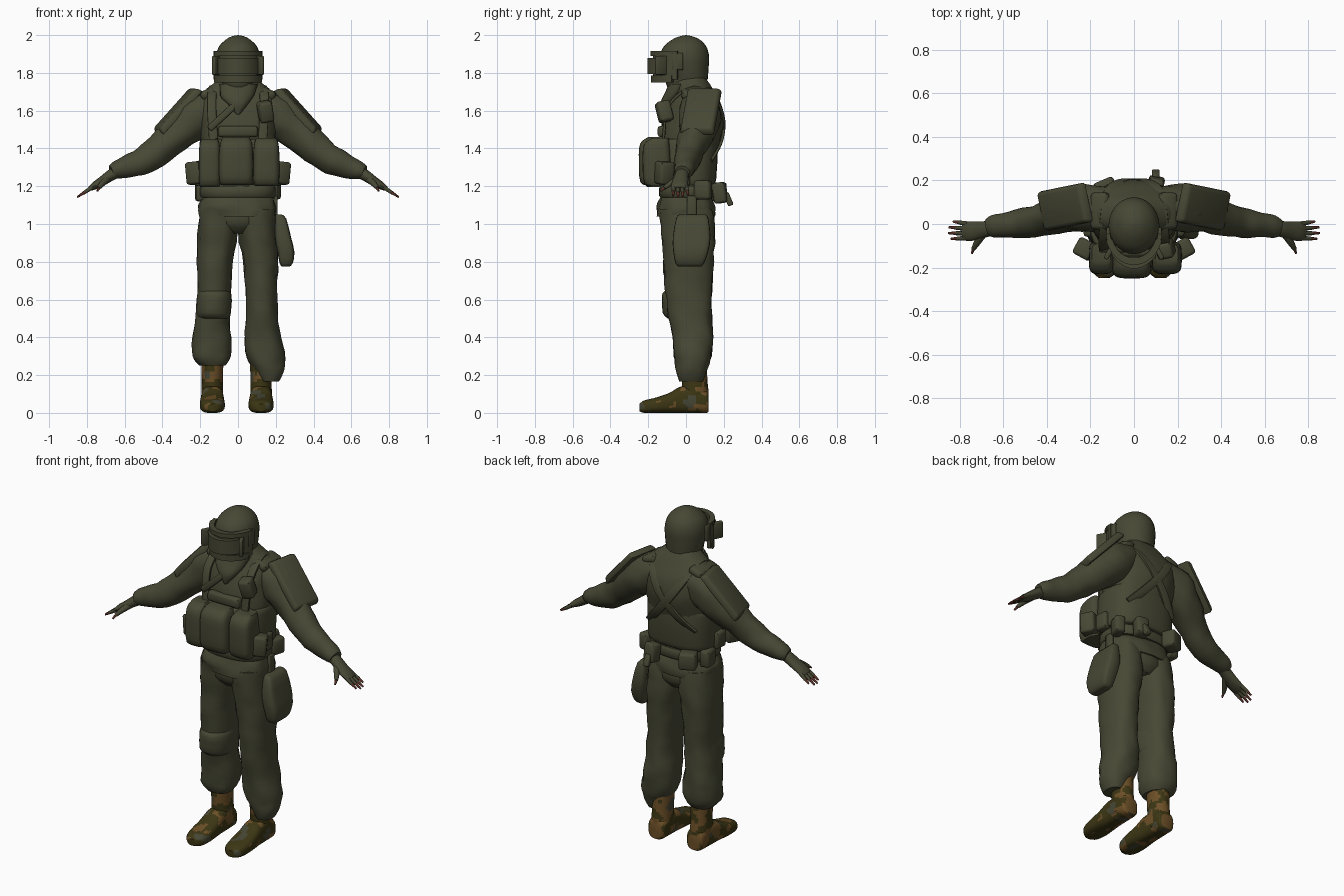
import bpy, bmesh, math
from mathutils import Vector, Matrix, Euler, noise

if "Cube" in bpy.data.objects:
    bpy.data.objects.remove(bpy.data.objects["Cube"], do_unlink=True)


def material(name, color):
    mat = bpy.data.materials.new(name)
    mat.use_nodes = True
    mat.diffuse_color = (*color, 1)
    mat.node_tree.nodes["Principled BSDF"].inputs["Base Color"].default_value = (*color, 1)
    return mat


OLIVE = material("olive cloth", (0.062, 0.064, 0.034))
TAN = material("boot tan", (0.15, 0.078, 0.02))
DARK = material("boot dark olive", (0.045, 0.037, 0.007))
GREY = material("boot grey green", (0.062, 0.062, 0.036))
RED = material("fingertip red brown", (0.1, 0.03, 0.02))

X, Y, Z = Vector((1, 0, 0)), Vector((0, 1, 0)), Vector((0, 0, 1))


def finish(name, bm, mats, angle=0.8):
    """Turn a bmesh into a smooth shaded object."""
    bmesh.ops.recalc_face_normals(bm, faces=bm.faces)
    mesh = bpy.data.meshes.new(name)
    bm.to_mesh(mesh)
    bm.free()
    for mat in mats:
        mesh.materials.append(mat)
    obj = bpy.data.objects.new(name, mesh)
    bpy.context.collection.objects.link(obj)
    bpy.ops.object.select_all(action="DESELECT")
    obj.select_set(True)
    bpy.context.view_layer.objects.active = obj
    bpy.ops.object.shade_smooth_by_angle(angle=angle)
    return obj


def spline(stations, steps):
    """Smooth interpolation between stations of any width."""
    out = []
    last = len(stations) - 1
    for i in range(last):
        quad = [stations[min(max(k, 0), last)] for k in range(i - 1, i + 3)]
        for s in range(steps):
            t = s / steps
            out.append([0.5 * (2 * b + (c - a) * t + (2 * a - 5 * b + 4 * c - d) * t * t
                               + (3 * b - a - 3 * c + d) * t ** 3) for a, b, c, d in zip(*quad)])
    return out + [list(stations[-1])]


def tube(name, stations, side=X, axis=None, power=2.0, n=20, steps=3, wrinkle=0.0, mats=(OLIVE,), rule=None):
    """Loft rounded cross-sections; a station is x, y, z, side radius, other radius."""
    bm = bmesh.new()
    rows = spline(stations, steps)
    rings = []
    for i, row in enumerate(rows):
        centre = Vector(row[:3])
        ahead, behind = rows[min(i + 1, len(rows) - 1)], rows[max(i - 1, 0)]
        along = axis or (Vector(ahead[:3]) - Vector(behind[:3])).normalized()
        u = (side - along * side.dot(along)).normalized()
        v = along.cross(u)
        ring = []
        for k in range(n):
            a = math.tau * k / n
            c, s = math.cos(a), math.sin(a)
            p = (u * math.copysign(abs(c) ** (2 / power), c) * max(row[3], 0.002)
                 + v * math.copysign(abs(s) ** (2 / power), s) * max(row[4], 0.002))
            p *= 1 + wrinkle * noise.noise((centre + p) * 14)
            p += centre
            p.z = max(p.z, 0)
            ring.append(bm.verts.new(p))
        rings.append(ring)
    for low, high in zip(rings, rings[1:]):
        for k in range(n):
            j = (k + 1) % n
            bm.faces.new((low[k], low[j], high[j], high[k]))
    bm.faces.new(rings[0])
    bm.faces.new(rings[-1])
    if rule:
        for f in bm.faces:
            f.material_index = rule(f.calc_center_median())
    return finish(name, bm, mats)


def box(name, loc, size, rot=(0, 0, 0), bevel=0.015, taper=1.0):
    """Bevelled box, optionally narrower at the top."""
    bm = bmesh.new()
    bmesh.ops.create_cube(bm, size=1)
    for v in bm.verts:
        if v.co.z > 0:
            v.co.x *= taper
            v.co.y *= taper
    bmesh.ops.scale(bm, vec=size, verts=bm.verts)
    bmesh.ops.bevel(bm, geom=bm.edges[:], offset=bevel, segments=2, profile=0.5, affect="EDGES")
    bm.transform(Matrix.Translation(loc) @ Euler(rot).to_matrix().to_4x4())
    return finish(name, bm, [OLIVE])


def arc_plate(name, rx, ry, half, z0, z1, thick, cy=-0.02):
    """Curved plate wrapped round the front of the head."""
    bm = bmesh.new()
    rows = []
    for i in range(17):
        a = math.radians(-90 - half + 2 * half * i / 16)
        c, s = math.cos(a), math.sin(a)
        rows.append([bm.verts.new(((rx - d) * c, cy + (ry - d) * s, z))
                     for d, z in ((0, z0), (0, z1), (thick, z1), (thick, z0))])
    for a, b in zip(rows, rows[1:]):
        for k in range(4):
            j = (k + 1) % 4
            bm.faces.new((a[k], a[j], b[j], b[k]))
    bm.faces.new(rows[0])
    bm.faces.new(rows[-1])
    return finish(name, bm, [OLIVE])


# Torso, jacket hem and belt
tube("torso", [(0, 0, 1.06, .19, .13), (0, 0, 1.15, .185, .13), (0, .01, 1.25, .185, .13),
               (0, .02, 1.4, .195, .148), (0, .04, 1.52, .2, .16), (0, .05, 1.62, .2, .145),
               (0, .05, 1.7, .18, .1), (0, .04, 1.75, .12, .08), (0, .02, 1.79, .08, .07)],
     axis=Z, power=2.5, n=32, wrinkle=.05)
tube("jacket_hem", [(0, 0, 1.04, .2, .15), (0, 0, 1.09, .205, .155), (0, 0, 1.14, .185, .135)],
     axis=Z, power=2.4, n=32, wrinkle=.1)
tube("belt", [(0, .005, 1.14, .192, .14), (0, .005, 1.15, .2, .148), (0, .005, 1.19, .2, .148),
              (0, .005, 1.2, .192, .14)], axis=Z, power=2.5, n=32, steps=1)
tube("pelvis", [(0, .01, .95, .09, .1), (0, .005, 1.0, .17, .14), (0, 0, 1.08, .19, .14)], axis=Z, n=28)

# Head, helmet and scarf
tube("head", [(0, -.01, 1.69, .06, .07), (0, -.015, 1.74, .085, .09), (0, -.01, 1.8, .095, .1)], axis=Z)
tube("helmet", [(0, .015, 1.765, .1, .1), (0, 0, 1.83, .113, .12), (0, -.008, 1.89, .116, .13),
                (0, -.005, 1.94, .1, .112), (0, 0, 1.975, .066, .075), (0, 0, 1.993, .034, .036),
                (0, 0, 2, .002, .002)], axis=Z, n=28, steps=4)
tube("collar", [(0, .03, 1.68, .13, .1), (0, .025, 1.74, .115, .1), (0, .01, 1.77, .085, .085)],
     axis=Z, n=24, wrinkle=.12)
tube("scarf", [(0, -.03, 1.74, .1, .06), (0, -.07, 1.68, .09, .05), (0, -.1, 1.63, .05, .035),
               (0, -.115, 1.58, .008, .012)], axis=Z, wrinkle=.12)

# Face shield
arc_plate("visor_frame", .132, .155, 80, 1.765, 1.915, .02)
arc_plate("visor_window", .135, .185, 58, 1.795, 1.88, .025)
arc_plate("visor_top_rail", .136, .168, 70, 1.89, 1.915, .03)
arc_plate("visor_bottom_rail", .136, .165, 70, 1.75, 1.785, .03)
for s, word in ((1, "left"), (-1, "right")):
    box(word + "_visor_end", (s * .114, -.13, 1.84), (.022, .07, .1), (0, 0, s * .5), .006)
    box(word + "_visor_hinge", (s * .118, -.045, 1.86), (.018, .06, .09), bevel=.006)

# Chest rig: main pouches, flap band, small pouches
for name, x, half, y, z in (("middle", -.01, .092, -.175, 1.335), ("right", -.15, .058, -.155, 1.325),
                            ("left", .15, .07, -.155, 1.33)):
    tube(name + "_chest_pouch", [(x, y + .03, z - .13, half * .7, .045), (x, y, z - .115, half * .95, .066),
                                 (x, y, z, half, .075), (x, y, z + .09, half * .93, .068),
                                 (x, y + .02, z + .125, half * .75, .045)], axis=Z, power=4, n=24)
tube("rig_panel", [(0, 0, 1.21, .2, .15), (0, 0, 1.24, .205, .16), (0, .01, 1.42, .205, .16),
                   (0, .01, 1.45, .195, .15)], axis=Z, power=2.8, n=28, steps=2)
box("chest_flap", (.0, -.125, 1.49), (.21, .05, .06))
box("radio_pouch", (.145, -.115, 1.595), (.075, .075, .11), (.2, -.2, .2))
box("slanted_sheath", (-.08, -.115, 1.57), (.2, .03, .035), (0, -.75, 0), .008)
for s, word in ((1, "left"), (-1, "right")):
    box(word + "_side_pouch", (s * .225, -.115, 1.27), (.085, .085, .12), (0, s * .1, s * .5))
    box(word + "_rear_pouch", (s * .2, -.02, 1.25), (.06, .08, .1), (0, 0, s * .1))

# Shoulder straps crossing on the back
for s, word in ((1, "left"), (-1, "right")):
    tube(word + "_strap", [(s * .13, -.12, 1.45, .024, .008), (s * .14, -.09, 1.63, .024, .008),
                           (s * .13, .04, 1.725, .024, .008), (s * .11, .155, 1.66, .024, .008),
                           (s * .04, .2, 1.55, .024, .008), (-s * .06, .185, 1.43, .024, .008),
                           (-s * .15, .13, 1.33, .024, .008)], power=5, n=12, steps=4)
    box(word + "_shoulder_edge", (s * .155, .06, 1.69), (.09, .17, .05), (0, s * .35, 0), .02)

# Pouches on the back of the belt
box("back_left_pouch", (.1, .18, 1.165), (.075, .07, .11), (.15, 0, -.2))
box("back_left_buckle", (.1, .225, 1.13), (.035, .03, .07), (.4, 0, 0), .006)
box("back_right_pouch", (-.13, .165, 1.17), (.1, .08, .1), (0, 0, .4))
box("hip_right_pouch", (-.195, .07, 1.17), (.06, .09, .1), (0, 0, .1))
box("hip_left_pouch", (.19, .09, 1.18), (.06, .09, .1), (0, 0, -.3))

# Trousers
tube("left_leg", [(.1, 0, 1.08, .1, .14), (.105, .01, .95, .102, .142), (.118, .015, .8, .093, .132),
                  (.122, .015, .65, .086, .122), (.125, .022, .52, .086, .115), (.13, .035, .4, .098, .107),
                  (.15, .035, .29, .102, .095), (.165, .03, .23, .082, .083), (.17, .025, .165, .045, .06)],
     axis=Z, power=2.3, n=24, wrinkle=.1)
tube("right_leg", [(-.1, 0, 1.08, .1, .14), (-.108, .01, .95, .104, .142), (-.124, .015, .8, .095, .132),
                   (-.126, .015, .65, .086, .122), (-.135, .022, .52, .09, .115), (-.14, .035, .4, .103, .107),
                   (-.14, .035, .3, .103, .1), (-.135, .03, .25, .07, .075)],
     axis=Z, power=2.3, n=24, wrinkle=.1)
tube("right_knee_pad", [(-.13, .005, .5, .08, .1), (-.13, 0, .53, .092, .12), (-.127, 0, .62, .09, .125),
                        (-.126, .01, .65, .08, .11)], axis=Z, power=2.3, wrinkle=.08)

# Thigh holster
tube("thigh_holster", [(.215, .035, 1.05, .015, .07), (.225, .033, 1.03, .03, .085),
                       (.238, .03, .93, .043, .1), (.254, .025, .85, .045, .092),
                       (.255, .02, .79, .034, .075), (.252, .02, .775, .02, .06)],
     axis=Z, power=5, n=20, steps=2)
box("holster_hanger", (.2, .03, 1.08), (.02, .05, .14), bevel=.006)


# Boots with blotchy camouflage
def camouflage(c):
    value = noise.noise(c * 17) * 0.9 - 1.2 * c.y - 1.2 * (c.z - 0.1)
    if noise.noise(c * 13 + Vector((5, 3, 1))) > 0.38:
        return 2
    return 1 if value > -0.08 else 0


for x, word in ((.122, "left"), (-.136, "right")):
    tube(word + "_boot_shaft", [(x, .05, .03, .055, .065), (x, .05, .1, .057, .07), (x, .045, .18, .056, .068),
                                (x, .04, .29, .06, .07)],
         axis=Z, n=32, steps=6, mats=(TAN, DARK, GREY), rule=camouflage)
    tube(word + "_boot_foot", [(x, .12, .05, .04, .045), (x, .105, .06, .054, .06), (x, .04, .07, .058, .072),
                               (x, -.03, .068, .06, .07), (x, -.09, .052, .064, .053),
                               (x, -.16, .04, .066, .041), (x, -.22, .033, .054, .033),
                               (x, -.247, .028, .026, .02)],
         axis=Y, power=2.8, n=32, steps=5, mats=(TAN, DARK, GREY), rule=camouflage)

# Arms, shoulder plates, gloves and fingers
for s, word in ((1, "left"), (-1, "right")):
    tube(word + "_sleeve", [(s * .12, .07, 1.62, .1, .1), (s * .21, .075, 1.575, .11, .115),
                            (s * .3, .065, 1.5, .1, .1), (s * .41, .025, 1.4, .078, .082),
                            (s * .5, .005, 1.335, .067, .075), (s * .58, -.003, 1.305, .058, .062),
                            (s * .64, -.012, 1.285, .053, .048), (s * .67, -.018, 1.275, .04, .034)],
         side=Y, n=24, wrinkle=.12)
    box(word + "_shoulder_plate", (s * .322, .078, 1.6), (.32, .19, .042), (0, s * .83, -s * .2), .014, .9)
    tube(word + "_glove", [(s * .63, -.015, 1.28, .036, .03), (s * .67, -.022, 1.26, .036, .03),
                           (s * .72, -.03, 1.226, .042, .025), (s * .76, -.034, 1.202, .045, .02),
                           (s * .785, -.035, 1.186, .038, .012)], side=Y, n=16)
    for i, finger in enumerate(("index", "middle", "ring", "little")):
        y = -.068 + .023 * i
        reach = (.84, .852, .85, .83)[i]
        base = Vector((s * .765, y * .95, 1.198))
        tip = Vector((s * reach, y * 1.15 + .01, 1.142 + .6 * (.852 - reach)))
        mid = base.lerp(tip, .6)
        tube(f"{word}_{finger}_finger", [(*base, .011, .012), (*mid, .0095, .0095)], side=Y, n=10)
        tube(f"{word}_{finger}_tip", [(*mid, .0085, .0085), (*tip, .005, .005)], side=Y, n=10, mats=(RED,))
    tube(word + "_thumb", [(s * .69, -.04, 1.24, .02, .02), (s * .72, -.085, 1.212, .015, .016),
                           (s * .738, -.115, 1.19, .01, .01)], side=Z, n=10)
    tube(word + "_thumb_tip", [(s * .738, -.115, 1.19, .008, .008), (s * .744, -.135, 1.175, .005, .005)],
         side=Z, n=10, mats=(RED,))
